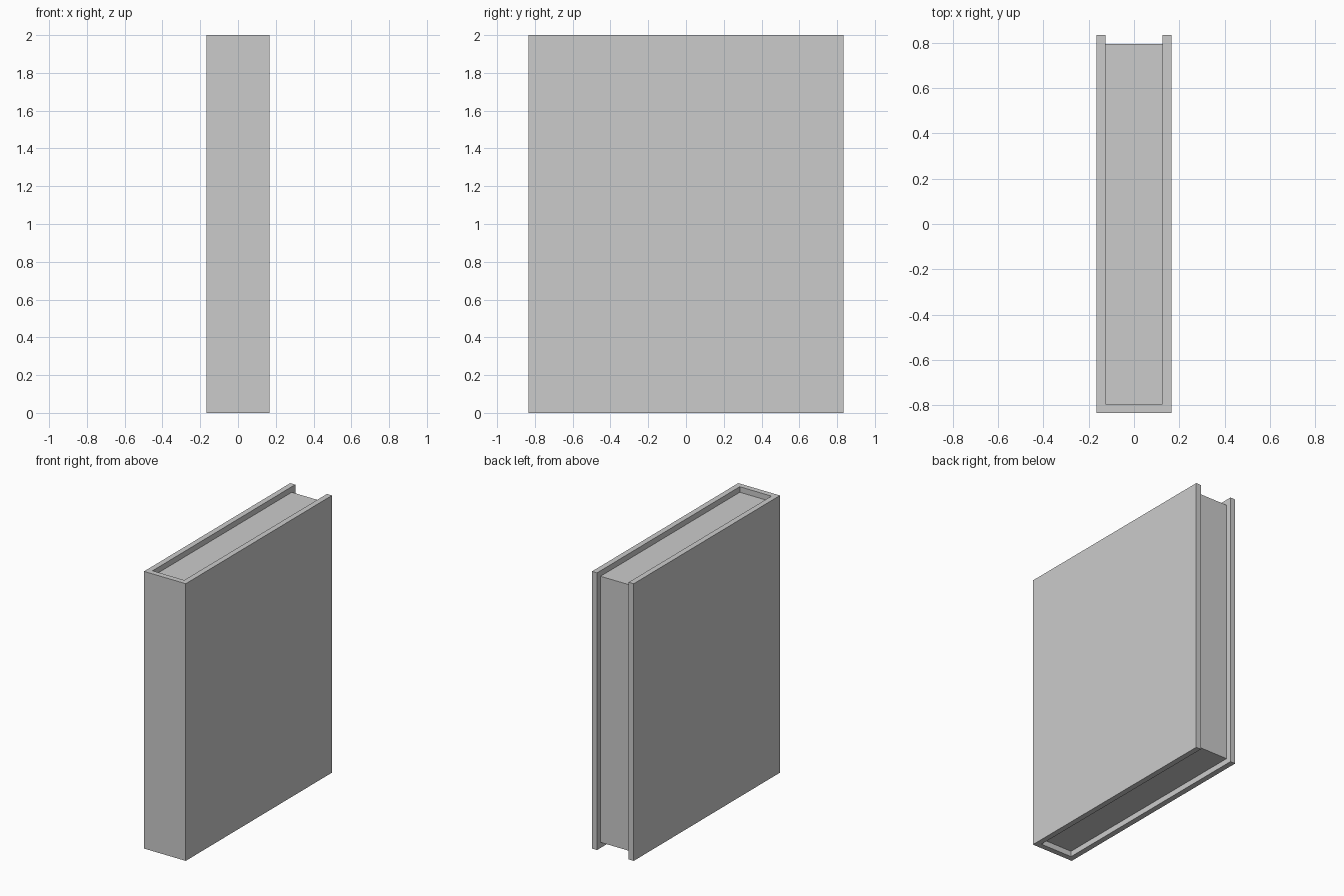
import bpy, bmesh
from mathutils import Matrix

# Remove the default cube
cube = bpy.data.objects.get("Cube")
if cube:
    bpy.data.objects.remove(cube, do_unlink=True)

WIDTH, DEPTH, HEIGHT = 0.333, 1.667, 2.0
BOARD = 0.04    # cover thickness
INSET = 0.04    # how far the pages sit back from the cover edges

# Single grey for the whole book
grey = bpy.data.materials.new("plain_grey")
grey.use_nodes = True
colour = (0.6, 0.6, 0.6, 1)
grey.diffuse_color = colour
grey.node_tree.nodes["Principled BSDF"].inputs["Base Color"].default_value = colour


def extrude_profile(name, points, bottom, top):
    """Raise a flat outline into a solid between two heights."""
    bm = bmesh.new()
    face = bm.faces.new([bm.verts.new((x, y, bottom)) for x, y in points])
    raised = bmesh.ops.extrude_face_region(bm, geom=[face])["geom"]
    verts = [v for v in raised if isinstance(v, bmesh.types.BMVert)]
    bmesh.ops.translate(bm, verts=verts, vec=(0, 0, top - bottom))
    bmesh.ops.recalc_face_normals(bm, faces=bm.faces)
    mesh = bpy.data.meshes.new(name)
    bm.to_mesh(mesh)
    bm.free()
    mesh.materials.append(grey)
    obj = bpy.data.objects.new(name, mesh)
    bpy.context.collection.objects.link(obj)
    return obj


x, y = WIDTH / 2, DEPTH / 2
inner = x - BOARD
spine = -y + BOARD

# Cover: both boards and the spine as one U-shaped outline
extrude_profile("cover", [(-x, -y), (x, -y), (x, y), (inner, y), (inner, spine),
                          (-inner, spine), (-inner, y), (-x, y)], 0, HEIGHT)

# Page block, set back from the top, bottom and open edge
extrude_profile("pages", [(-inner, spine), (inner, spine), (inner, y - INSET),
                          (-inner, y - INSET)], INSET, HEIGHT - INSET)
